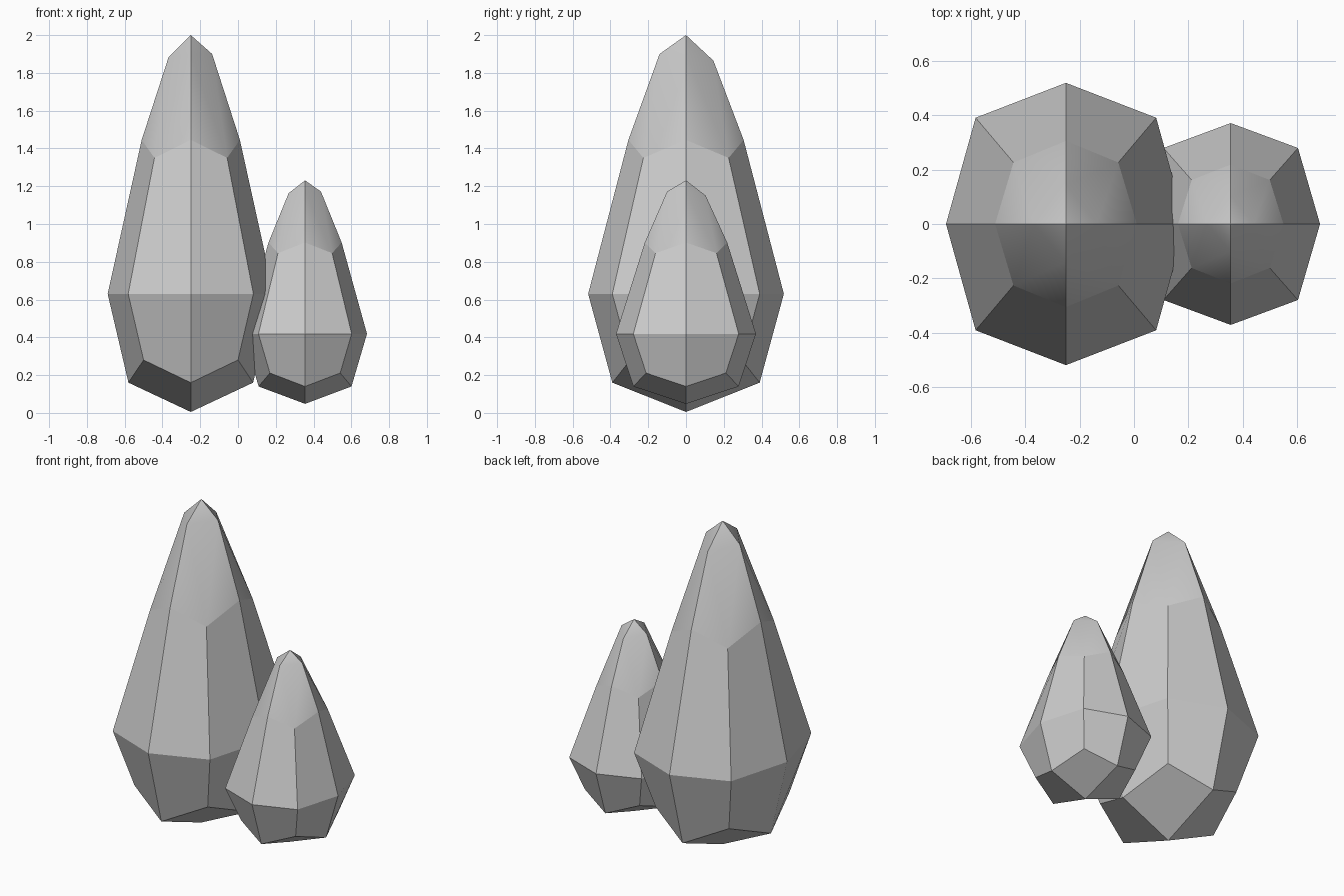
import bpy, bmesh

if "Cube" in bpy.data.objects:
    bpy.data.objects.remove(bpy.data.objects["Cube"])


def ring(bm, rx, ry, z_mid, k, z_corner):
    """Eight-sided ring: even points lie on the axes, odd points are corners."""
    cx, cy = rx * k, ry * k
    pts = [(rx, 0, z_mid), (cx, cy, z_corner), (0, ry, z_mid), (-cx, cy, z_corner),
           (-rx, 0, z_mid), (-cx, -cy, z_corner), (0, -ry, z_mid), (cx, -cy, z_corner)]
    return [bm.verts.new(p) for p in pts]


def crystal(name, location, scale):
    bm = bmesh.new()
    facet = bm.faces.layers.int.new("facet_id")
    count = 0

    def add(*loops):
        # faces added together form one softly shaded facet
        nonlocal count
        count += 1
        for loop in loops:
            f = bm.faces.new(loop)
            f[facet] = count
            f.smooth = True

    # rings from base to shoulder
    bottom = bm.verts.new((0, 0, 0.005))
    low = ring(bm, 0.33, 0.39, 0.16, 0.757, 0.28)
    mid = ring(bm, 0.44, 0.518, 0.63, 0.753, 0.63)
    high = ring(bm, 0.26, 0.305, 1.445, 0.74, 1.35)
    # slightly uneven blunt tip
    tip = [bm.verts.new(p) for p in ((0.113, 0, 1.9), (0, 0.145, 1.865),
                                     (-0.117, 0, 1.885), (0, -0.14, 1.9))]
    top = bm.verts.new((0, 0, 2.0))

    for a, b in ((low, mid), (mid, high)):
        for i in range(8):
            j = (i + 1) % 8
            add((a[i], a[j], b[j], b[i]))
    for q in range(4):
        i, c, j = 2 * q, 2 * q + 1, (2 * q + 2) % 8
        t, u = tip[q], tip[(q + 1) % 4]
        add((bottom, low[j], low[c], low[i]))
        add((high[i], high[c], t), (high[c], u, t), (high[c], high[j], u), (t, u, top))

    for e in bm.edges:
        e.smooth = len({f[facet] for f in e.link_faces}) == 1
    bmesh.ops.scale(bm, vec=scale, verts=bm.verts)
    bmesh.ops.recalc_face_normals(bm, faces=bm.faces)
    me = bpy.data.meshes.new(name)
    bm.to_mesh(me)
    bm.free()
    ob = bpy.data.objects.new(name, me)
    ob.location = location
    bpy.context.collection.objects.link(ob)


crystal("large_crystal", (-0.25, 0, 0), (1, 1, 1))
crystal("small_crystal", (0.355, 0, 0.045), (0.745, 0.715, 0.593))
